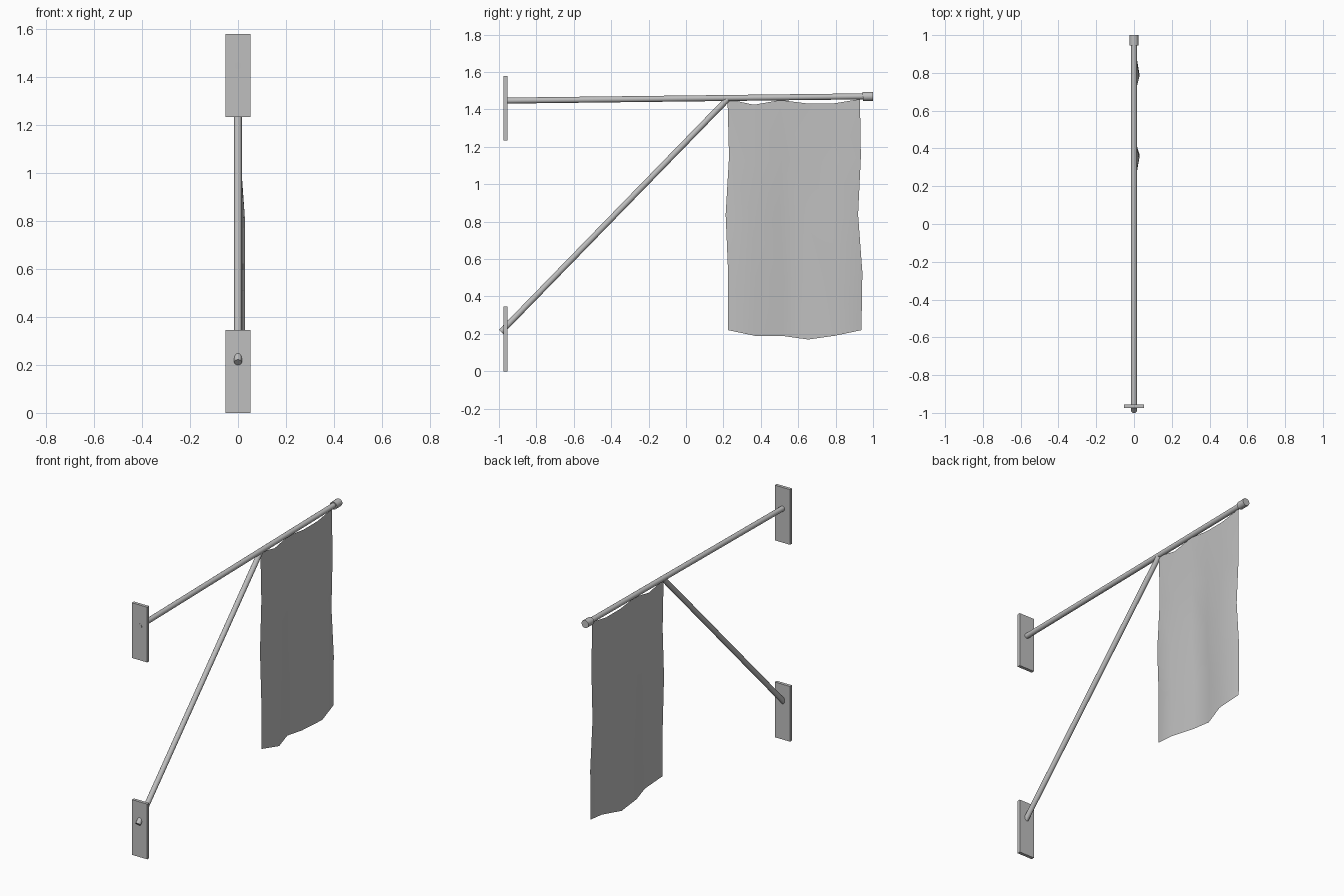
import bpy
import bmesh
from mathutils import Vector

cube = bpy.data.objects.get("Cube")
if cube:
    bpy.data.objects.remove(cube, do_unlink=True)

grey = bpy.data.materials.new("plain grey")
grey.use_nodes = True
grey.diffuse_color = (0.52, 0.52, 0.52, 1)
grey.node_tree.nodes["Principled BSDF"].inputs["Base Color"].default_value = grey.diffuse_color


def rod(name, start, end, radius):
    """Smooth-sided cylinder between two points in the x = 0 plane."""
    a, b = Vector((0, *start)), Vector((0, *end))
    bpy.ops.mesh.primitive_cylinder_add(vertices=16, radius=radius,
                                        depth=(b - a).length, location=(a + b) / 2)
    ob = bpy.context.object
    ob.name = name
    ob.rotation_euler = (b - a).to_track_quat('Z', 'Y').to_euler()
    ob.data.materials.append(grey)
    bpy.ops.object.shade_smooth_by_angle()
    return ob


def wall_plate(name, bottom):
    """Thin upright mounting plate."""
    bpy.ops.mesh.primitive_cube_add(size=1, location=(0, -0.965, bottom + 0.173))
    ob = bpy.context.object
    ob.name = name
    ob.scale = (0.106, 0.02, 0.346)
    bpy.ops.object.transform_apply(location=False, rotation=False, scale=True)
    ob.data.materials.append(grey)


# Wall plates
wall_plate("lower_wall_plate", 0.0)
wall_plate("upper_wall_plate", 1.234)

# Pole, end cap and diagonal brace
rod("pole", (-0.976, 1.447), (0.96, 1.47), 0.016)
rod("pole_end_cap", (0.945, 1.469), (1.0, 1.47), 0.024)
rod("diagonal_brace", (-0.989, 0.211), (0.222, 1.455), 0.016)

# Hanging cloth: a coarse sheet with two folds that deepen downwards
top = (1.455, 1.425, 1.45, 1.432, 1.432, 1.455)
bottom = (0.22, 0.19, 0.19, 0.17, 0.19, 0.22)
left_edge = (0.222, 0.23, 0.212, 0.225, 0.225)
right_edge = (0.93, 0.935, 0.92, 0.943, 0.938)
fold = (0.004, 0.029, -0.016, -0.012, 0.028, 0.004)
depth = (0.0, 0.25, 1.0, 1.0, 0.95)

bm = bmesh.new()
grid = []
for r in range(5):
    row = []
    for c in range(6):
        u, v = c / 5, r / 4
        y = left_edge[r] + (right_edge[r] - left_edge[r]) * u
        z = top[c] + (bottom[c] - top[c]) * v
        row.append(bm.verts.new((fold[c] * depth[r], y, z)))
    grid.append(row)
for r in range(4):
    for c in range(5):
        bm.faces.new((grid[r][c], grid[r + 1][c], grid[r + 1][c + 1], grid[r][c + 1]))
for f in bm.faces:
    f.smooth = True
mesh = bpy.data.meshes.new("hanging_cloth")
bm.to_mesh(mesh)
bm.free()
mesh.materials.append(grey)
cloth = bpy.data.objects.new("hanging_cloth", mesh)
bpy.context.collection.objects.link(cloth)
